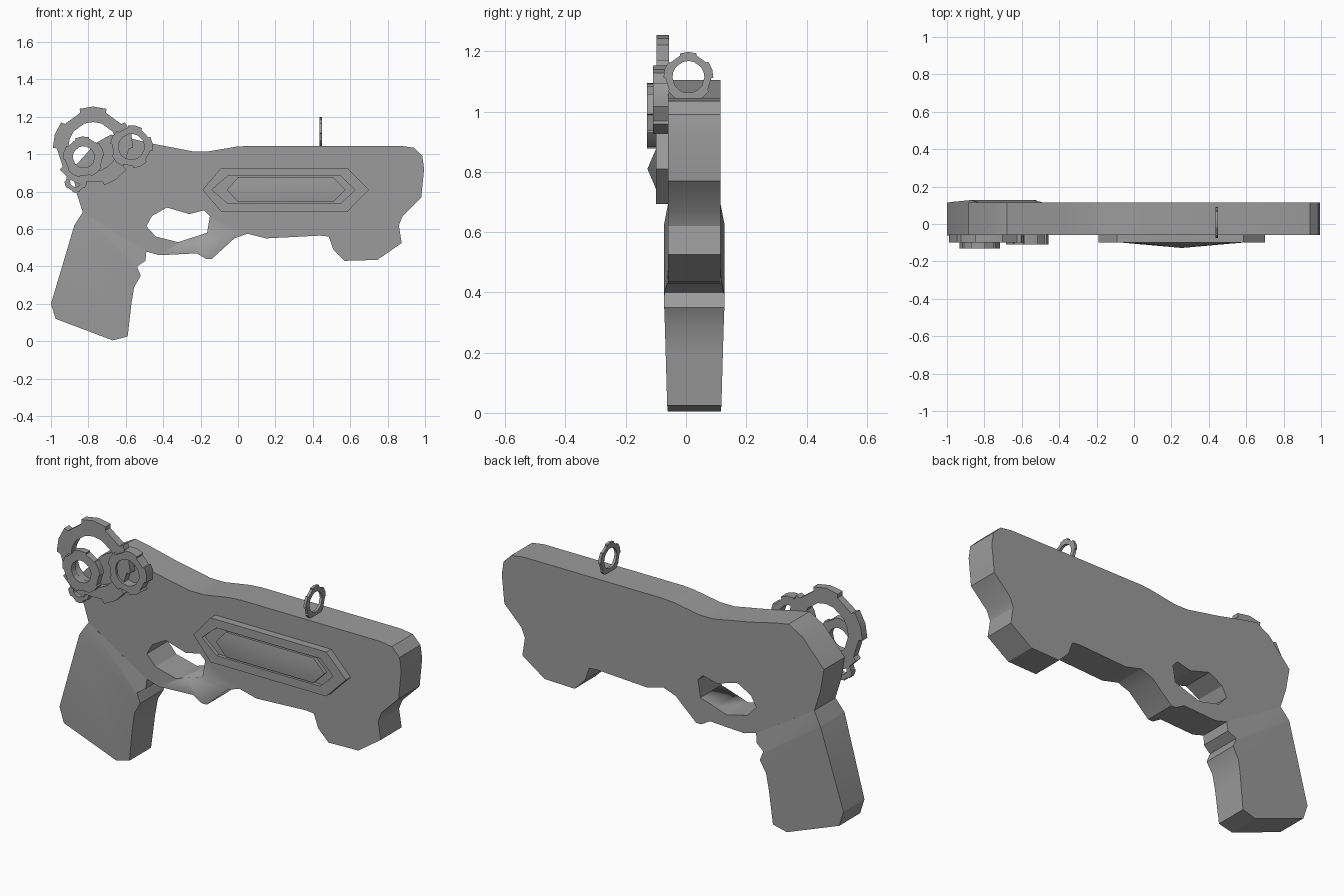
import bpy, bmesh
from math import sin, cos, pi, radians
from mathutils import Vector

if "Cube" in bpy.data.objects:
    bpy.data.objects.remove(bpy.data.objects["Cube"])

grey = bpy.data.materials.new("mid_grey")
grey.use_nodes = True
grey.diffuse_color = (0.33, 0.33, 0.33, 1)
grey.node_tree.nodes["Principled BSDF"].inputs["Base Color"].default_value = (0.33, 0.33, 0.33, 1)

FRONT, BACK = -0.06, 0.115


def finish(bm, name, angle=30):
    bmesh.ops.recalc_face_normals(bm, faces=bm.faces)
    mesh = bpy.data.meshes.new(name)
    bm.to_mesh(mesh)
    bm.free()
    mesh.materials.append(grey)
    obj = bpy.data.objects.new(name, mesh)
    bpy.context.collection.objects.link(obj)
    bpy.ops.object.select_all(action='DESELECT')
    obj.select_set(True)
    bpy.context.view_layer.objects.active = obj
    bpy.ops.object.shade_smooth_by_angle(angle=radians(angle))
    return obj


def prism(points, y0, y1):
    """Extrude an x-z outline from y0 to y1."""
    bm = bmesh.new()
    face = bm.faces.new([bm.verts.new((x, y0, z)) for x, z in points])
    new = bmesh.ops.extrude_face_region(bm, geom=[face])["geom"]
    for v in new:
        if isinstance(v, bmesh.types.BMVert):
            v.co.y = y1
    return bm


def bridge(bm, a, b):
    for i in range(len(a)):
        j = (i + 1) % len(a)
        bm.faces.new((a[i], a[j], b[j], b[i]))


# Main body slab
body_outline = [
    (-.45, 1.055), (-.24, 1.015), (-.16, 1.015), (-.01, 1.04), (.06, 1.045),
    (.87, 1.045), (.94, 1.035), (.985, .99), (.995, .92), (.98, .77),
    (.88, .67), (.86, .62), (.875, .525), (.745, .435), (.57, .43),
    (.51, .49), (.485, .56), (.44, .565), (.15, .55), (.05, .575),
    (-.02, .55), (-.14, .44), (-.17, .44), (-.22, .47), (-.42, .46),
    (-.49, .48), (-.83, .69), (-.865, .8), (-.886, .92), (-.76, 1.06),
    (-.68, 1.105), (-.6, 1.09)]
body = finish(prism(body_outline, FRONT, BACK), "body")

# Trigger opening cut through the body
hole = [(-.49, .615), (-.46, .67), (-.38, .715), (-.26, .68), (-.18, .7),
        (-.15, .67), (-.165, .58), (-.32, .53), (-.44, .56)]
cutter = finish(prism(hole, -.3, .3), "trigger_cutter")
cutter.hide_render = True
cut = body.modifiers.new("trigger_opening", 'BOOLEAN')
cut.operation = 'DIFFERENCE'
cut.object = cutter
bpy.context.view_layer.objects.active = body
bpy.ops.object.modifier_apply(modifier=cut.name)
bpy.data.objects.remove(cutter)

# Grip, swelling to a diagonal ridge and tapering to the butt
grip_outline = [
    (-.49, .48), (-.495, .43), (-.54, .4), (-.52, .35), (-.555, .29),
    (-.57, .2), (-.59, .025), (-.67, .005), (-.975, .12), (-1, .2),
    (-.875, .62), (-.83, .69)]
bm = prism(grip_outline, FRONT, BACK)
axis = Vector((-.58, 0, -.81))
bmesh.ops.bisect_plane(bm, geom=bm.verts[:] + bm.edges[:] + bm.faces[:],
                       plane_co=(0, 0, 0), plane_no=axis, dist=.002)
for v in bm.verts:
    d = v.co.dot(axis)
    swell = .013 * max(0, min(1 + d / .08, 1 - d / .4))
    v.co.y += swell if v.co.y > 0 else -swell
finish(bm, "grip")


# Side panel: raised frame, sunken groove and pointed dome
def hexagon(bm, x0, x1, x2, x3, half, y):
    z = .81
    pts = [(x0, z), (x1, z + half), (x2, z + half), (x3, z), (x2, z - half), (x1, z - half)]
    return [bm.verts.new((px, y, pz)) for px, pz in pts]


bm = bmesh.new()
outer, inner = (-.19, -.09, .585, .7, .117), (-.14, -.055, .55, .625, .073)
core = (-.06, 0, .51, .575, .066)
loops = [hexagon(bm, *shape, y) for shape, y in (
    (outer, FRONT), (outer, -.1), (inner, -.1), (inner, -.08), (core, -.08), (core, -.1))]
for a, b in zip(loops, loops[1:]):
    bridge(bm, a, b)
tip = bm.verts.new((.256, -.128, .81))
for i in range(6):
    bm.faces.new((loops[-1][i], loops[-1][(i + 1) % 6], tip))
finish(bm, "side_panel")


def gear(name, cx, cz, radius, bore, y0, y1, teeth=5, phase=90, root=.9):
    """Toothed ring in the x-z plane."""
    bm = bmesh.new()
    loops = []
    steps = [(-.27, 1), (0, 1), (.27, 1), (.29, root), (.71, root)]
    for y, is_bore in ((y0, 0), (y1, 0), (y1, 1), (y0, 1)):
        ring = []
        for t in range(teeth):
            for offset, scale in steps:
                a = radians(phase) + 2 * pi * (t + offset) / teeth
                r = bore if is_bore else radius * scale
                ring.append(bm.verts.new((cx + r * cos(a), y, cz + r * sin(a))))
        loops.append(ring)
    for i in range(4):
        bridge(bm, loops[i], loops[(i + 1) % 4])
    return finish(bm, name)


# Gear cluster at the rear
gear("large_gear", -.775, 1.04, .215, .132, -.098, -.057)
gear("right_gear", -.57, 1.04, .115, .069, -.11, -.057, phase=80)
gear("front_gear", -.825, .985, .11, .058, -.13, -.095, phase=95, root=.93)
gear("small_gear", -.868, .855, .06, .03, -.09, -.057, phase=200)

# Sight ring standing across the top
sight = gear("sight_ring", 0, 0, .083, .053, -.007, .007, phase=90, root=.92)
sight.rotation_euler.z = pi / 2
sight.location = (.442, .008, 1.115)
